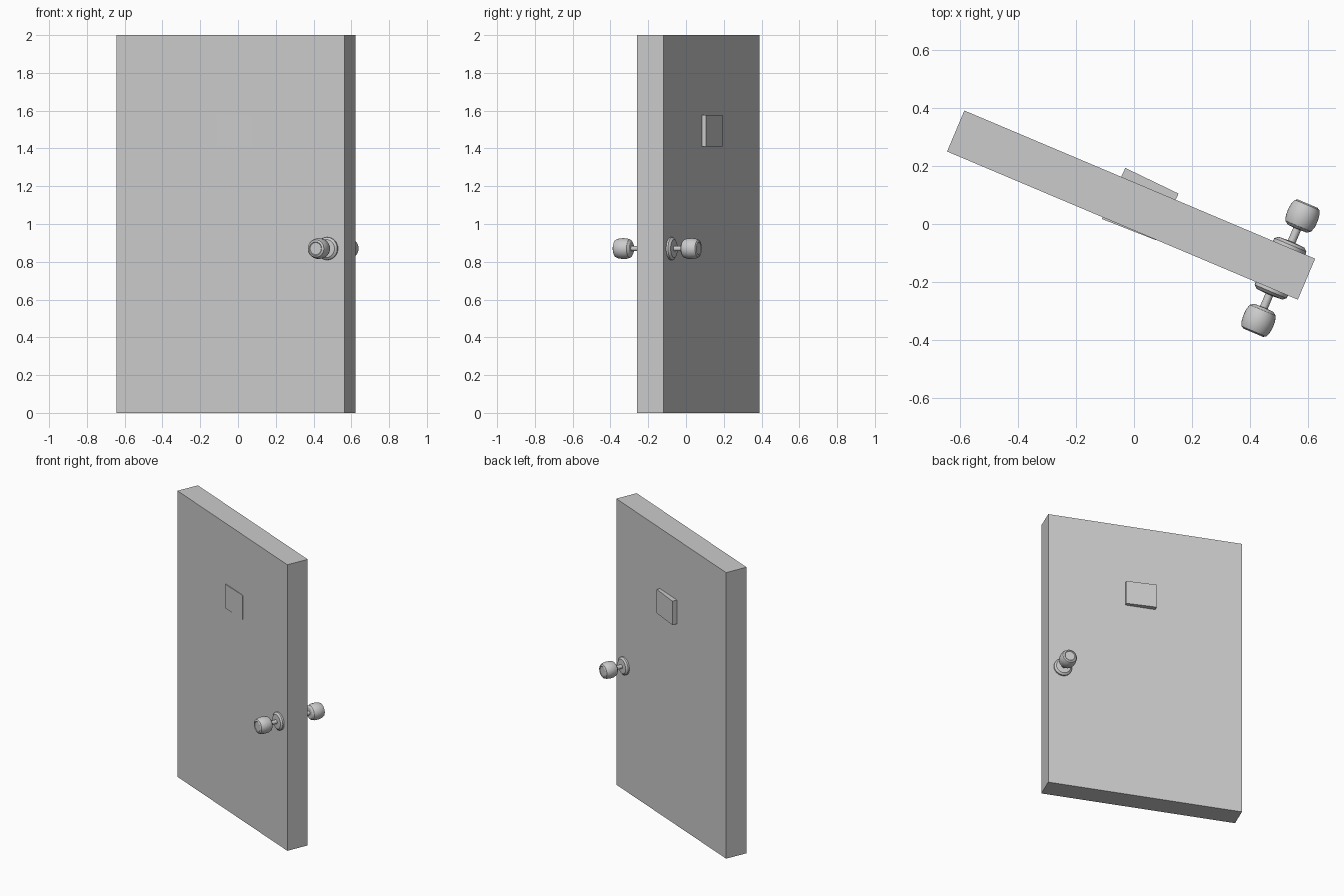
import bpy
import bmesh
from math import radians, tau
from mathutils import Matrix, Vector

cube = bpy.data.objects.get("Cube")
if cube:
    bpy.data.objects.remove(cube, do_unlink=True)

# Door frame: local x runs along the width, local y through the thickness
SWING = Matrix.Translation((-0.01, 0.065, 0)) @ Matrix.Rotation(radians(-22.9), 4, 'Z')
WIDTH, THICK, HEIGHT = 1.31, 0.153, 2.0
KNOB_X, KNOB_Z = 0.558, 0.87


def add_object(name, bm, matrix):
    bmesh.ops.recalc_face_normals(bm, faces=bm.faces)
    mesh = bpy.data.meshes.new(name)
    bm.to_mesh(mesh)
    bm.free()
    obj = bpy.data.objects.new(name, mesh)
    bpy.context.collection.objects.link(obj)
    obj.matrix_world = matrix
    return obj


def prism(name, outline, bottom, top):
    """Extrude a plan outline upward."""
    bm = bmesh.new()
    face = bm.faces.new([bm.verts.new((x, y, bottom)) for x, y in outline])
    grown = bmesh.ops.extrude_face_region(bm, geom=[face])["geom"]
    moved = [v for v in grown if isinstance(v, bmesh.types.BMVert)]
    bmesh.ops.translate(bm, verts=moved, vec=(0, 0, top - bottom))
    return add_object(name, bm, SWING)


def lathe(name, profile, matrix, steps=32):
    """Spin a (radius, height) profile around its own z axis."""
    bm = bmesh.new()
    verts = [bm.verts.new((r, 0, h)) for r, h in profile]
    edges = [bm.edges.new(pair) for pair in zip(verts, verts[1:])]
    bmesh.ops.spin(bm, geom=verts + edges, cent=(0, 0, 0), axis=(0, 0, 1),
                   angle=tau, steps=steps, use_duplicate=False)
    bmesh.ops.remove_doubles(bm, verts=bm.verts, dist=0.0001)
    obj = add_object(name, bm, matrix)
    bpy.ops.object.select_all(action='DESELECT')
    obj.select_set(True)
    bpy.context.view_layer.objects.active = obj
    bpy.ops.object.shade_smooth_by_angle(angle=radians(30))
    return obj


# Door leaf
w, t = WIDTH / 2, THICK / 2
prism("door_leaf", [(-w, -t), (w, -t), (w, t), (-w, t)], 0, HEIGHT)

# Viewing panel, slightly skewed and passing through the leaf
prism("viewing_panel",
      [(-0.074, -0.083), (0.126, -0.078), (0.135, 0.1), (-0.068, 0.11)], 1.41, 1.577)

# Knob parts, heights measured from the middle of the leaf
ROSETTE = [(0, 0.07), (0.06, 0.07), (0.06, 0.087), (0.048, 0.097), (0, 0.1)]
STEM = [(0, 0.09), (0.014, 0.09), (0.014, 0.155), (0, 0.155)]
KNOB = [(0, 0.146), (0.036, 0.148), (0.048, 0.157), (0.054, 0.175), (0.055, 0.2),
        (0.052, 0.222), (0.046, 0.236), (0.036, 0.241), (0.032, 0.238), (0, 0.238)]

# Matching knob sets on both faces
for side, angle in (("front", 90), ("back", -90)):
    place = (SWING @ Matrix.Translation(Vector((KNOB_X, 0, KNOB_Z)))
             @ Matrix.Rotation(radians(angle), 4, 'X'))
    lathe(side + "_rosette", ROSETTE, place)
    lathe(side + "_stem", STEM, place, steps=16)
    lathe(side + "_knob", KNOB, place)
